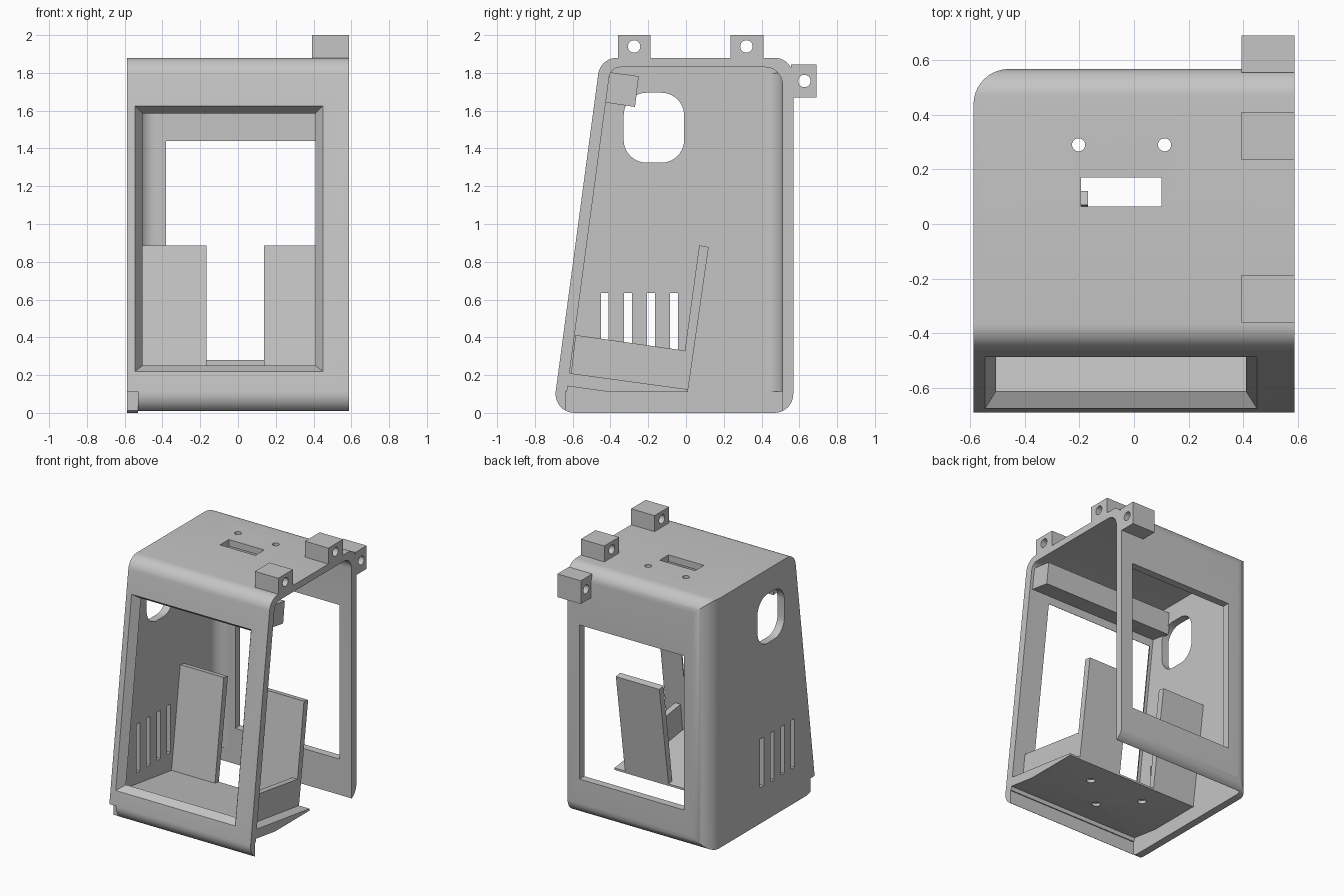
import bpy, bmesh, math
from mathutils import Vector

cube = bpy.data.objects.get("Cube")
if cube:
    bpy.data.objects.remove(cube, do_unlink=True)

grey = bpy.data.materials.new("light_grey")
grey.use_nodes = True
grey.diffuse_color = (0.56, 0.56, 0.56, 1)
grey.node_tree.nodes["Principled BSDF"].inputs["Base Color"].default_value = (0.56, 0.56, 0.56, 1)


def make(name, rings, tube=False):
    """Solid through matching rings of points: capped, or closed round on itself as a tube."""
    bm = bmesh.new()
    loops = [[bm.verts.new(p) for p in ring] for ring in rings]
    pairs = list(zip(loops, loops[1:]))
    if tube:
        pairs.append((loops[-1], loops[0]))
    else:
        bm.faces.new(loops[0])
        bm.faces.new(loops[-1][::-1])
    for a, b in pairs:
        for i in range(len(a)):
            j = (i + 1) % len(a)
            bm.faces.new((a[i], b[i], b[j], a[j]))
    bmesh.ops.recalc_face_normals(bm, faces=bm.faces[:])
    mesh = bpy.data.meshes.new(name)
    bm.to_mesh(mesh)
    bm.free()
    mesh.materials.append(grey)
    obj = bpy.data.objects.new(name, mesh)
    bpy.context.collection.objects.link(obj)
    return obj


def prism(name, pts, axis, lo, hi):
    """Extrude a profile along x (points are y, z) or along z (points are x, y)."""
    place = {"x": lambda p, d: (d, p[0], p[1]), "z": lambda p, d: (p[0], p[1], d)}[axis]
    return make(name, [[place(p, d) for p in pts] for d in (lo, hi)])


def box(name, x, y, z):
    return prism(name, [(x[0], y[0]), (x[1], y[0]), (x[1], y[1]), (x[0], y[1])], "z", *z)


def rounded(corners, steps=10):
    """Polygon from (u, v, radius) corners, with arcs at the rounded ones."""
    out = []
    for i, (u, v, r) in enumerate(corners):
        p = Vector((u, v))
        if r == 0:
            out.append(p)
            continue
        a = (Vector(corners[i - 1][:2]) - p).normalized()
        b = (Vector(corners[(i + 1) % len(corners)][:2]) - p).normalized()
        half = a.angle(b) / 2
        c = p + (a + b).normalized() * r / math.sin(half)
        s = p + a * r / math.tan(half) - c
        e = p + b * r / math.tan(half) - c
        turn = math.atan2(s.x * e.y - s.y * e.x, s.dot(e))
        for k in range(steps + 1):
            t = turn * k / steps
            out.append(c + Vector((s.x * math.cos(t) - s.y * math.sin(t),
                                   s.x * math.sin(t) + s.y * math.cos(t))))
    return out


def circle(u, v, r):
    return [(u + r * math.cos(k * math.pi / 12), v + r * math.sin(k * math.pi / 12)) for k in range(24)]


def boolean(cutter, *targets, op="DIFFERENCE"):
    for obj in targets:
        mod = obj.modifiers.new("cut", "BOOLEAN")
        mod.operation, mod.solver, mod.object = op, "EXACT", cutter
        with bpy.context.temp_override(object=obj, active_object=obj, selected_objects=[obj]):
            bpy.ops.object.modifier_apply(modifier=mod.name)
    bpy.data.objects.remove(cutter, do_unlink=True)


def front_y(z):
    return -0.705 + 0.134 * z


# Case: a wall wrapping front, top and back, plus one closed side wall
X, BACK, TOP, INNER = 0.588, 0.568, 1.88, -0.53
outer = rounded([(front_y(0), 0, 0.1), (BACK, 0, 0.1), (BACK, TOP, 0.1), (front_y(TOP), TOP, 0.1)])
inner = rounded([(front_y(0.03) + 0.06, 0.03, 0.03), (0.51, 0.03, 0.03), (0.51, 1.83, 0.09),
                 (front_y(1.83) + 0.06, 1.83, 0.06)])
wrap = make("case_wrap", [[(x, y, z) for y, z in loop] for x, loop in
                          ((INNER, outer), (X, outer), (X, inner), (INNER, inner))], tube=True)
side = prism("case_side", outer, "x", -X, INNER)

# Rounded vertical back corner, outside and inside
boolean(prism("plan", rounded([(-X, -1, 0), (1, -1, 0), (1, BACK, 0), (-X, BACK, 0.13)]),
              "z", -1, 3), wrap, side, op="INTERSECT")
fillet = prism("corner_fillet", rounded([(-0.545, 0.41, 0), (INNER, 0.41, 0), (INNER, 0.51, 0.09),
                                         (-0.43, 0.51, 0), (-0.43, 0.525, 0), (-0.545, 0.525, 0)]),
               "z", 0.112, 1.8)

# Open underside, and the notch at the lower front corner
boolean(box("base_cut", (-1, 1), (-0.638, 0.512), (-0.2, 0.112)), wrap)
boolean(box("corner_notch", (-1, -0.5), (-1, -0.638), (-0.2, 0.112)), side)

# Front window with sloping reveal
rings = []
for t in (-0.2, 1.3):
    x0, x1 = -0.545 + 0.04 * t, 0.45 - 0.04 * t
    z0, z1 = 0.22 + 0.03 * t, 1.625 - 0.04 * t
    rings.append([(x, front_y(z) + 0.06 * t, z) for x, z in ((x0, z0), (x1, z0), (x1, z1), (x0, z1))])
boolean(make("front_window", rings), wrap, side)

# Back window, side port and vents
boolean(box("back_window", (-0.38, 0.49), (0.45, 1), (0.28, 1.44)), wrap)
boolean(prism("side_port", rounded([(-0.33, 1.325, 0.12), (-0.01, 1.325, 0.12),
                                    (-0.01, 1.695, 0.12), (-0.33, 1.695, 0.12)]), "x", -1, -0.4), side)
for i in range(4):
    y = -0.43 + 0.122 * i
    boolean(box("vent", (-1, -0.45), (y - 0.021, y + 0.021), (0.27, 0.635)), side)

# Top slot and screw holes
boolean(box("top_slot", (-0.195, 0.1), (0.065, 0.17), (1.7, 2)), wrap)
for x in (-0.203, 0.112):
    boolean(prism("top_hole", circle(x, 0.29, 0.024), "z", 1.7, 2), wrap)
parts = [wrap, side, fillet]

# Drilled mounting lugs along the open edge
for name, y, z, hole in (("front_lug", (-0.36, -0.187), (1.86, 2), (-0.275, 1.94)),
                         ("rear_lug", (0.235, 0.41), (1.86, 2), (0.32, 1.94)),
                         ("back_lug", (0.555, 0.69), (1.67, 1.845), (0.627, 1.757))):
    lug = box(name, (0.393, X), y, z)
    boolean(prism("lug_hole", circle(*hole, 0.033), "x", 0, 1), lug)
    parts.append(lug)

# Bar above the window
parts.append(prism("upper_bar", [(-0.44, 1.645), (-0.27, 1.62), (-0.25, 1.782), (-0.4, 1.803)],
                   "x", -0.54, 0.565))

# Sloped tray with blind screw holes underneath
tray = prism("tray_floor", [(-0.63, 0.212), (0.01, 0.125), (0.01, 0.11), (-0.4, 0.11), (-0.63, 0.142)],
             "x", -0.54, X)
for x, y in ((0.25, -0.17), (0.01, -0.4), (-0.21, -0.165)):
    boolean(prism("tray_hole", circle(x, y, 0.03), "z", 0, 0.135), tray)
parts.append(tray)
parts.append(prism("tray_side", [(-0.61, 0.2), (0.01, 0.12), (-0.008, 0.33), (-0.585, 0.412)],
                   "x", 0.455, 0.5))

# Two leaning back supports
for name, x0, x1 in (("left_support", 0.138, 0.5), ("right_support", -0.54, -0.168)):
    parts.append(prism(name, [(-0.035, 0.12), (0.01, 0.115), (0.12, 0.878), (0.07, 0.887)], "x", x0, x1))

# Smooth curved faces, keep edges crisp
for obj in bpy.context.selected_objects:
    obj.select_set(False)
for obj in parts:
    obj.select_set(True)
bpy.context.view_layer.objects.active = wrap
bpy.ops.object.shade_smooth_by_angle(angle=math.radians(30))
